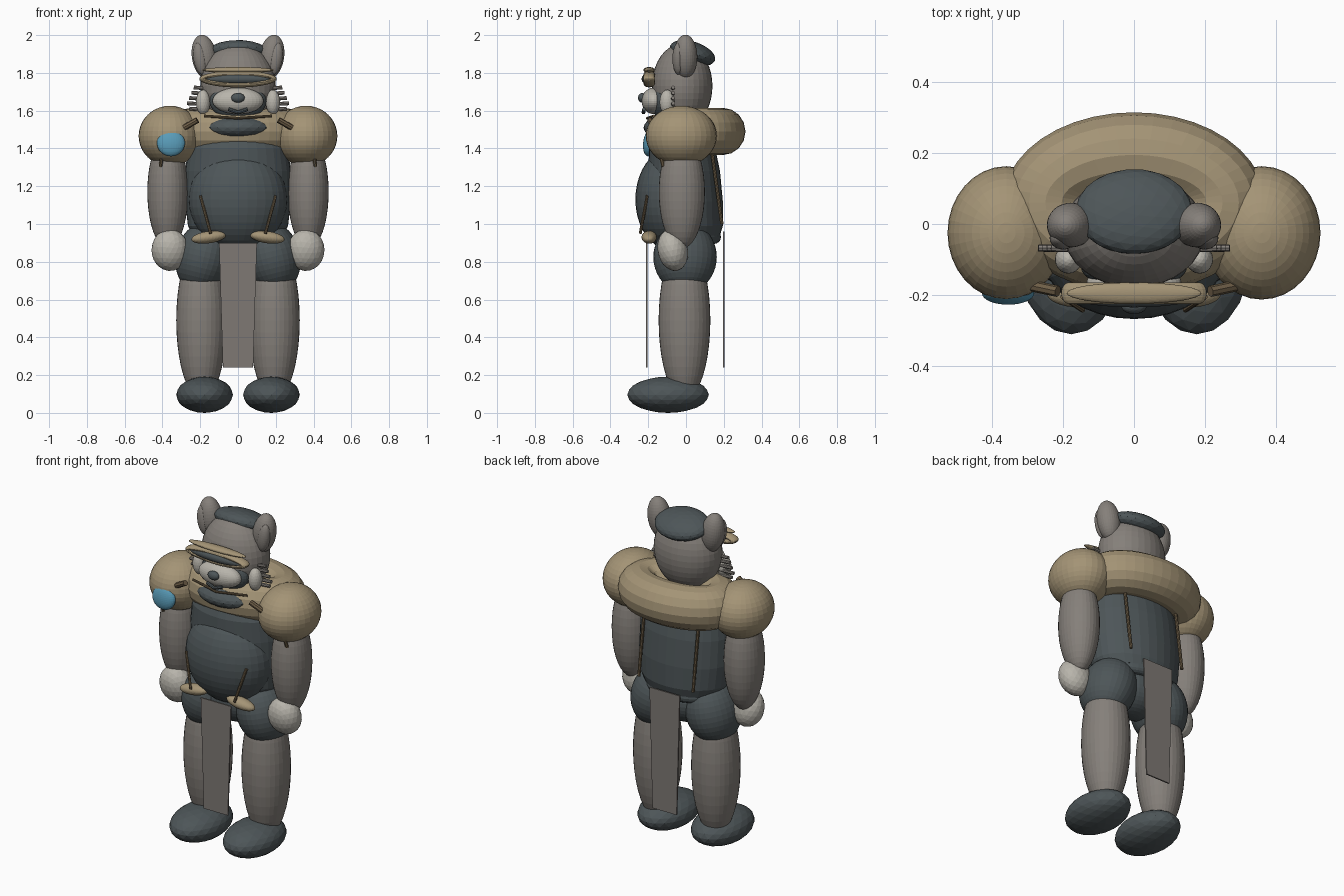
import bpy, bmesh, math
from mathutils import Vector, Matrix, Euler

if "Cube" in bpy.data.objects:
    bpy.data.objects.remove(bpy.data.objects["Cube"])


def material(name, rgb):
    m = bpy.data.materials.new(name)
    m.diffuse_color = (*rgb, 1)
    m.use_nodes = True
    m.node_tree.nodes["Principled BSDF"].inputs["Base Color"].default_value = m.diffuse_color
    return m


FUR = material("grey fur", (0.235, 0.215, 0.195))
PALE = material("pale fur", (0.48, 0.46, 0.41))
DARK = material("slate cloth", (0.075, 0.092, 0.098))
TAN = material("tan leather", (0.37, 0.295, 0.18))
BROWN = material("brown strap", (0.16, 0.115, 0.065))
BLUE = material("blue badge", (0.10, 0.33, 0.48))
CLOTH = material("grey cloth", (0.21, 0.19, 0.175))


def finish(name, bm, mat):
    bmesh.ops.recalc_face_normals(bm, faces=bm.faces)
    me = bpy.data.meshes.new(name)
    bm.to_mesh(me)
    bm.free()
    me.materials.append(mat)
    ob = bpy.data.objects.new(name, me)
    bpy.context.collection.objects.link(ob)
    return ob


def ball(name, mat, c, r, rot=(0, 0, 0), ico=False):
    """Ellipsoid with radii r; rot in degrees."""
    bm = bmesh.new()
    if ico:
        bmesh.ops.create_icosphere(bm, subdivisions=3, radius=1)
    else:
        bmesh.ops.create_uvsphere(bm, u_segments=32, v_segments=20, radius=1)
    e = Euler([math.radians(a) for a in rot])
    bm.transform(Matrix.LocRotScale(Vector(c), e, Vector(r)))
    return finish(name, bm, mat)


def rod(name, mat, a, b, r, sides=8):
    """Straight round bar from a to b."""
    a, b = Vector(a), Vector(b)
    bm = bmesh.new()
    bmesh.ops.create_cone(bm, cap_ends=True, segments=sides, radius1=r, radius2=r,
                          depth=(b - a).length)
    q = (b - a).to_track_quat('Z', 'Y')
    bm.transform(Matrix.LocRotScale((a + b) / 2, q, None))
    return finish(name, bm, mat)


def ring(name, mat, c, major, minor, rot=(0, 0, 0), n=40, k=16):
    """Oval ring: major = (x, y) path radii, minor = (side, height) tube radii."""
    bm = bmesh.new()
    loops = []
    for i in range(n):
        t = 2 * math.pi * i / n
        loop = []
        for j in range(k):
            p = 2 * math.pi * j / k
            d = minor[0] * math.cos(p)
            loop.append(bm.verts.new(((major[0] + d) * math.cos(t),
                                      (major[1] + d) * math.sin(t), minor[1] * math.sin(p))))
        loops.append(loop)
    for i in range(n):
        for j in range(k):
            a, b = loops[i], loops[(i + 1) % n]
            bm.faces.new((a[j], b[j], b[(j + 1) % k], a[(j + 1) % k]))
    e = Euler([math.radians(v) for v in rot])
    bm.transform(Matrix.LocRotScale(Vector(c), e, None))
    return finish(name, bm, mat)


def loft(name, mat, sections, n=32):
    """Stack of oval sections (z, rx, ry, y)."""
    bm = bmesh.new()
    loops = [[bm.verts.new((rx * math.cos(2 * math.pi * i / n),
                            y + ry * math.sin(2 * math.pi * i / n), z)) for i in range(n)]
             for z, rx, ry, y in sections]
    for a, b in zip(loops, loops[1:]):
        for i in range(n):
            bm.faces.new((a[i], a[(i + 1) % n], b[(i + 1) % n], b[i]))
    bm.faces.new(loops[0])
    bm.faces.new(loops[-1])
    return finish(name, bm, mat)


def flap(name, y, top, bottom):
    """Thin hanging cloth, slightly narrower at the hem."""
    bm = bmesh.new()
    bmesh.ops.create_cube(bm, size=1)
    for v in bm.verts:
        up = v.co.z > 0
        v.co = (math.copysign(0.1 if up else 0.08, v.co.x), y + v.co.y * 0.008,
                top if up else bottom)
    return finish(name, bm, CLOTH)


# Torso, belly and waist
loft("torso", DARK, [(0.94, 0.24, 0.17, 0.01), (0.99, 0.265, 0.19, 0.005),
                     (1.12, 0.28, 0.195, 0), (1.28, 0.28, 0.19, -0.01),
                     (1.40, 0.265, 0.175, -0.02), (1.47, 0.22, 0.15, -0.02)])
ball("belly", DARK, (0, -0.08, 1.13), (0.262, 0.188, 0.268))
ring("waistband", DARK, (0, 0.005, 0.93), (0.20, 0.145), (0.035, 0.035))
ball("pelvis", DARK, (0, 0, 0.86), (0.2, 0.15, 0.14))
ring("collar", TAN, (0, 0.06, 1.49), (0.25, 0.135), (0.12, 0.125))
flap("front_flap", -0.207, 0.90, 0.24)
flap("back_flap", 0.2, 0.96, 0.24)

# Head and face
ball("head", FUR, (0, -0.02, 1.73), (0.2, 0.16, 0.225))
ball("cap", DARK, (0, 0.035, 1.905), (0.165, 0.125, 0.06), (-18, 0, 0), True)
ball("jaw", DARK, (0, -0.1, 1.51), (0.182, 0.125, 0.065), ico=True)
ball("face_mask", DARK, (0, -0.12, 1.65), (0.15, 0.065, 0.1))
ball("muzzle", PALE, (0, -0.17, 1.652), (0.135, 0.065, 0.07))
ball("nose", DARK, (0, -0.232, 1.668), (0.036, 0.022, 0.026), ico=True)
for s in (-1, 1):
    rod("mouth", DARK, (0, -0.225, 1.59), (s * 0.05, -0.222, 1.608), 0.01)
    rod("chin_strap", BROWN, (0, -0.205, 1.56), (s * 0.18, -0.17, 1.572), 0.007)

# Goggles
ball("brow_band", TAN, (0, -0.195, 1.815), (0.19, 0.03, 0.016))
ring("goggle_frame", TAN, (0, -0.195, 1.768), (0.185, 0.025), (0.02, 0.03), (90, 0, 0))
ball("goggle_lens", DARK, (0, -0.205, 1.768), (0.175, 0.03, 0.028))

# Shoulder badge
ball("badge", BLUE, (-0.355, -0.195, 1.428), (0.074, 0.032, 0.07), (-6, 0, 0))

# Paired parts
for s in (-1, 1):
    side = "left" if s > 0 else "right"
    ball(side + "_ear", FUR, (s * 0.178, -0.003, 1.885), (0.066, 0.063, 0.118), (0, s * 9, 0))
    ball(side + "_inner_ear", FUR, (s * 0.2, -0.04, 1.875), (0.036, 0.032, 0.085), (0, s * 9, 0))
    ball(side + "_cheek", PALE, (s * 0.185, -0.1, 1.645), (0.038, 0.04, 0.066), ico=True)
    for i in range(5):
        z = 1.605 + 0.028 * i
        rod(side + "_whisker", FUR, (s * 0.16, -0.07, z),
            (s * (0.27 - 0.012 * abs(i - 1)), -0.068, z + 0.006), 0.010)

    # Arms
    ball(side + "_shoulder", TAN, (s * 0.36, -0.025, 1.466), (0.166, 0.188, 0.16))
    ball(side + "_arm", FUR, (s * 0.372, -0.022, 1.17), (0.108, 0.122, 0.30))
    ball(side + "_hand", PALE, (s * 0.36, -0.07, 0.862), (0.098, 0.08, 0.112), (12, 0, 0), True)
    rod(side + "_shoulder_clasp", BROWN, (s * 0.215, -0.19, 1.55),
        (s * 0.285, -0.175, 1.51), 0.016)
    rod(side + "_shoulder_tie", BROWN, (s * 0.405, -0.13, 1.345), (s * 0.41, -0.12, 1.305), 0.01)

    # Belt pads and straps
    ball(side + "_belt_pad", TAN, (s * 0.155, -0.195, 0.93), (0.092, 0.04, 0.032), (0, s * 8, 0))
    rod(side + "_front_strap", BROWN, (s * 0.2, -0.205, 1.15), (s * 0.145, -0.242, 0.95), 0.008)
    rod(side + "_back_strap", BROWN, (s * 0.18, 0.135, 1.40), (s * 0.18, 0.19, 1.0), 0.009)

    # Legs
    ball(side + "_shorts", DARK, (s * 0.18, -0.005, 0.825), (0.15, 0.168, 0.19), (0, -s * 14, 0))
    ball(side + "_leg", FUR, (s * 0.193, -0.008, 0.49), (0.134, 0.137, 0.42))
    ball(side + "_foot", DARK, (s * 0.177, -0.095, 0.096), (0.15, 0.216, 0.096), ico=True)
